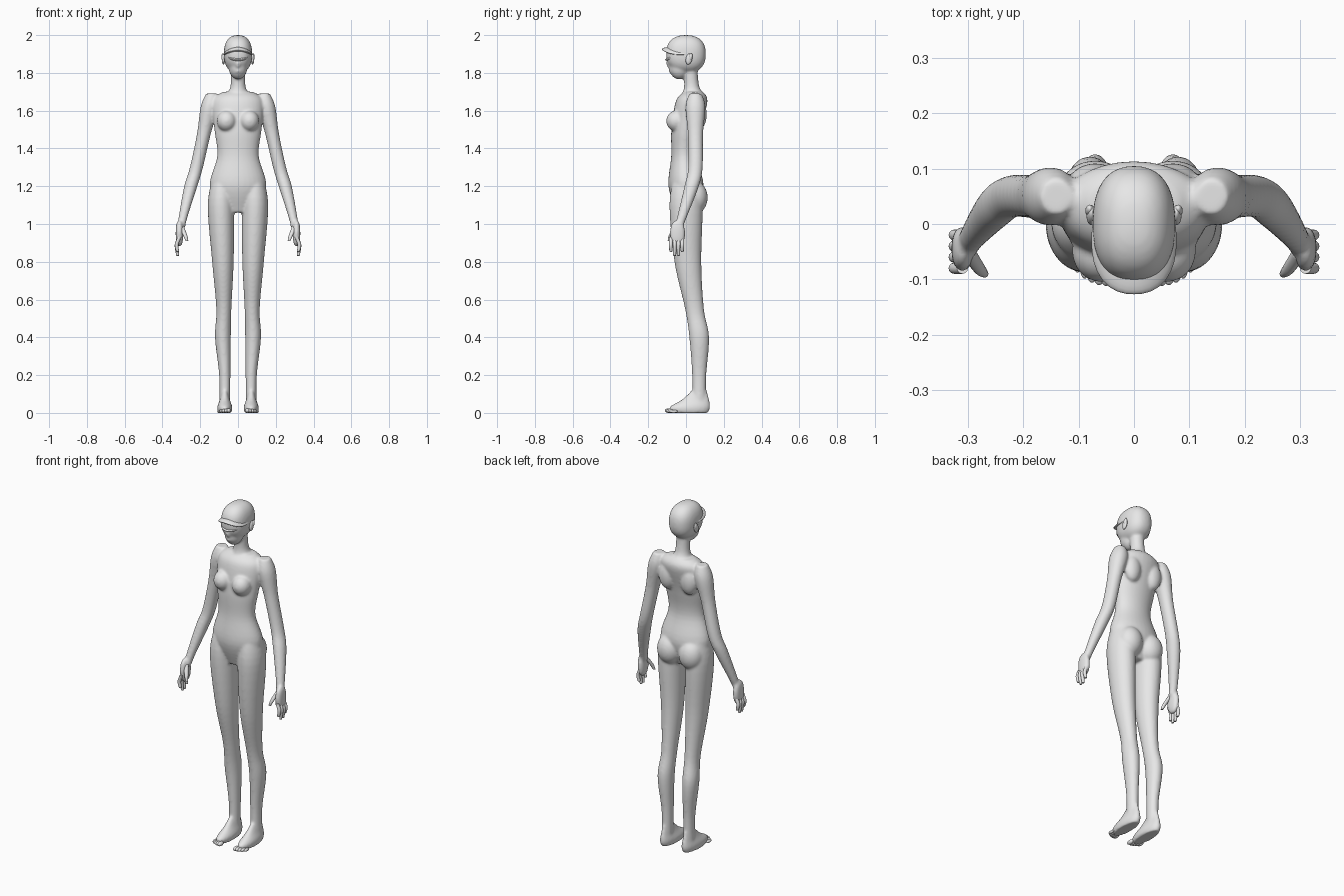
import bpy, bmesh, math
from mathutils import Matrix, Vector

cube = bpy.data.objects.get("Cube")
if cube:
    bpy.data.objects.remove(cube, do_unlink=True)

GREY = (0.8, 0.8, 0.8, 1)
skin = bpy.data.materials.new("plain_grey")
skin.use_nodes = True
skin.diffuse_color = GREY
skin.node_tree.nodes["Principled BSDF"].inputs["Base Color"].default_value = GREY


def smooth_path(points, steps=6):
    """Smooth curve through stations (x, y, z, radius)."""
    stations = [Vector(p) for p in points]
    last = len(stations) - 1
    path = []
    for i in range(last):
        start, end = stations[i], stations[i + 1]
        pull_in = (end - stations[max(i - 1, 0)]) / 2
        pull_out = (stations[min(i + 2, last)] - start) / 2
        for step in range(steps):
            t = step / steps
            ease = t * t * (3 - 2 * t)
            path.append(start.lerp(end, ease) + pull_in * t * (1 - t) ** 2
                        - pull_out * t * t * (1 - t))
    return path + [stations[last]]


def limb(bm, points, side=1, depth=1.0, segments=32):
    """Skin level oval rings along a path; depth is the oval's y to x ratio."""
    rings = []
    for x, y, z, radius in smooth_path(points):
        ring = []
        for k in range(segments):
            angle = math.tau * k / segments
            across = x + radius * math.cos(angle)
            along = y + radius * depth * math.sin(angle)
            ring.append(bm.verts.new((across * side, along, z)))
        rings.append(ring)
    faces = [bm.faces.new(rings[0]), bm.faces.new(rings[-1])]
    for lower, upper in zip(rings, rings[1:]):
        for k in range(segments):
            n = (k + 1) % segments
            faces.append(bm.faces.new((lower[k], lower[n], upper[n], upper[k])))
    bmesh.ops.recalc_face_normals(bm, faces=faces)


def ball(bm, centre, radii, side=1, tilt=0.0, power=2.0, bend=0.0):
    """Ellipsoid; a higher power makes it boxier, bend arches it across x."""
    sphere = bmesh.ops.create_uvsphere(bm, u_segments=32, v_segments=20, radius=1)
    turn = Matrix.Rotation(tilt, 3, "X")
    for vert in sphere["verts"]:
        size = sum(abs(c) ** power for c in vert.co) ** (1 / power)
        shape = Vector(c / size * r for c, r in zip(vert.co, radii))
        vert.co = turn @ shape + Vector(centre)
        vert.co.z -= bend * shape.x ** 2
        vert.co.x += centre[0] * (side - 1)


def finish(name, bm, angle=60):
    mesh = bpy.data.meshes.new(name)
    bm.to_mesh(mesh)
    bm.free()
    mesh.materials.append(skin)
    part = bpy.data.objects.new(name, mesh)
    bpy.context.collection.objects.link(part)
    bpy.ops.object.select_all(action="DESELECT")
    part.select_set(True)
    bpy.context.view_layer.objects.active = part
    bpy.ops.object.shade_smooth_by_angle(angle=math.radians(angle))
    return part


# Torso and neck
body = bmesh.new()
torso_path = [(0, 0, 1.06, .08), (0, 0, 1.2, .15), (0, -.01, 1.36, .11),
              (0, 0, 1.5, .125), (0, .03, 1.65, .135), (0, .04, 1.7, .08)]
neck_path = [(0, .04, 1.67, .07), (0, .03, 1.73, .04), (0, .02, 1.86, .04)]
limb(body, torso_path, depth=.62)
limb(body, neck_path)

# Head: skull, jaw, nose and lips
ball(body, (0, 0, 1.9), (.075, .105, .1), power=2.4)
ball(body, (0, -.035, 1.83), (.05, .055, .065))
ball(body, (0, -.09, 1.85), (.013, .015, .024))
ball(body, (0, -.08, 1.81), (.02, .012, .01))

# Limb paths for one side
leg_path = [(.08, 0, 1.26, .05), (.09, 0, 1.1, .07), (.08, .01, .8, .057),
            (.075, .045, .55, .04), (.08, .07, .4, .042), (.07, .07, .2, .03),
            (.07, .07, .04, .028)]
foot_path = [(.07, .02, 0, .036), (.07, .02, .03, .04), (.07, .05, .07, .027),
             (.07, .07, .12, .015)]
arm_path = [(.14, .05, 1.69, .03), (.15, .05, 1.62, .048), (.18, .05, 1.48, .037),
            (.22, .05, 1.3, .035), (.25, .03, 1.2, .035), (.29, -.02, 1.04, .024),
            (.3, -.04, .98, .02)]

for side in (1, -1):
    limb(body, leg_path, side, depth=1.25)
    limb(body, foot_path, side, depth=2.7)
    limb(body, arm_path, side, depth=1.1)
    # Palm, breast, shoulder blade and buttock
    ball(body, (.31, -.045, .95), (.02, .04, .07), side, power=2.4)
    ball(body, (.06, -.05, 1.545), (.052, .055, .056), side)
    ball(body, (.07, .07, 1.58), (.05, .04, .08), side)
    ball(body, (.07, .05, 1.14), (.07, .065, .085), side)

# Fuse the overlapping volumes into one soft skin
figure = finish("body", body)
fuse = figure.modifiers.new("fuse", "REMESH")
fuse.mode = "VOXEL"
fuse.voxel_size = .0065
fuse.use_smooth_shade = True
soften = figure.modifiers.new("soften", "SMOOTH")
soften.factor = .5
soften.iterations = 10
for modifier_name in ("fuse", "soften"):
    bpy.ops.object.modifier_apply(modifier=modifier_name)

# Overhanging brow and the fold under the eyes
brow = bmesh.new()
ball(brow, (0, -.03, 1.925), (.077, .097, .015), power=2.3, bend=4.5)
finish("brow_ridge", brow)
fold = bmesh.new()
ball(fold, (0, -.02, 1.87), (.068, .09, .014), power=2.3, bend=-4)
finish("eye_fold", fold)

for side, word in ((1, "left"), (-1, "right")):
    # Ear with a raised rim
    ear = bmesh.new()
    ball(ear, (.077, .016, 1.874), (.009, .017, .03), side, tilt=-.25)
    ball(ear, (.08, .024, 1.884), (.008, .01, .02), side, tilt=-.25)
    finish(word + "_ear", ear)

    # Four fingers, the middle ones longest, and a thumb
    hand = bmesh.new()
    for i in range(4):
        y = -.08 + .02 * i
        tip = .83 + .01 * (i - 1.5) ** 2
        limb(hand, [(.31, y, .93, .01), (.325, y, .89, .01), (.32, y, tip + .005, .008),
                    (.32, y, tip, .004)], side, segments=12)
    limb(hand, [(.3, -.05, .99, .013), (.28, -.08, .94, .011), (.27, -.09, .91, .007)],
         side, segments=12)
    finish(word + "_fingers", hand)

    # Toes, shrinking towards the outside
    toes = bmesh.new()
    for i in range(5):
        radius = .012 - .001 * i
        ball(toes, (.05 + .013 * i, -.09 + .0015 * i * i, radius), (radius, .022, radius), side)
    finish(word + "_toes", toes)
